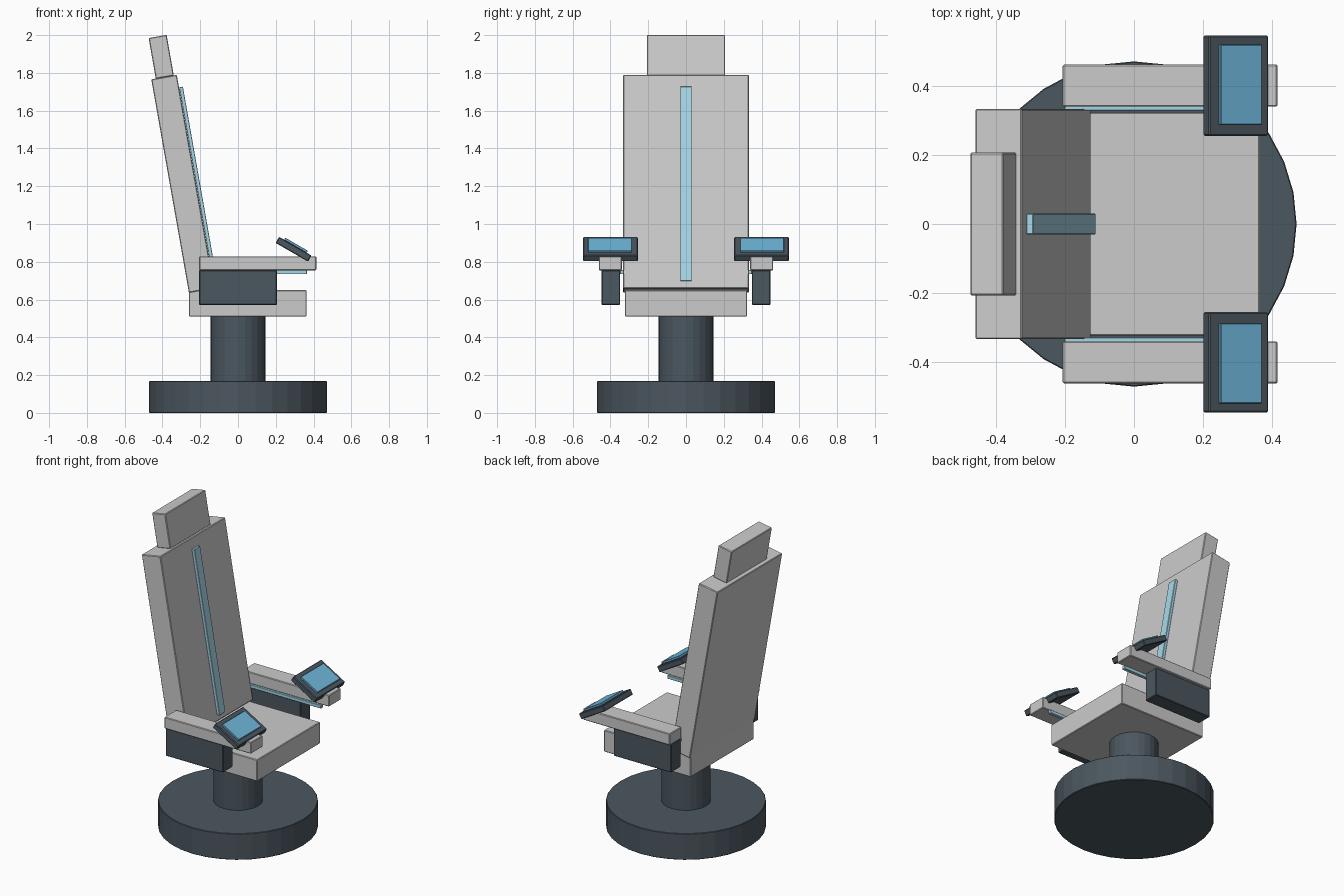
import bpy
from math import radians

if "Cube" in bpy.data.objects:
    bpy.data.objects.remove(bpy.data.objects["Cube"])


def material(name, rgb):
    m = bpy.data.materials.new(name)
    m.diffuse_color = (*rgb, 1)
    m.use_nodes = True
    m.node_tree.nodes["Principled BSDF"].inputs["Base Color"].default_value = m.diffuse_color
    return m


DARK = material("dark_metal", (0.07, 0.095, 0.115))
SCREEN = material("screen_blue", (0.16, 0.48, 0.72))
LIGHT = material("light_strip", (0.39, 0.68, 0.80))


def finish(name, mat, bevel):
    ob = bpy.context.object
    ob.name = name
    if mat:
        ob.data.materials.append(mat)
    b = ob.modifiers.new("bevel", 'BEVEL')
    b.width = bevel
    b.segments = 1
    b.limit_method = 'ANGLE'
    return ob


def box(name, centre, size, tilt=0, mat=None, bevel=0.004):
    bpy.ops.mesh.primitive_cube_add(size=1, location=centre)
    ob = bpy.context.object
    ob.scale = size
    bpy.ops.object.transform_apply(location=False, rotation=False, scale=True)
    ob.rotation_euler.y = radians(tilt)
    return finish(name, mat, bevel)


def cylinder(name, radius, z0, z1, sides):
    bpy.ops.mesh.primitive_cylinder_add(vertices=sides, radius=radius, depth=z1 - z0,
                                        location=(0, 0, (z0 + z1) / 2))
    return finish(name, DARK, 0.003)


# Pedestal
cylinder("base", 0.47, 0, 0.17, 32)
cylinder("column", 0.145, 0.165, 0.515, 24)

# Seat, reclined back and headrest
box("seat", (0.052, 0, 0.58), (0.623, 0.646, 0.14))
box("backrest", (-0.292, 0, 1.213), (0.137, 0.666, 1.147), -10)
box("headrest", (-0.4065, 0, 1.885), (0.097, 0.414, 0.219), -10)
box("back_light_strip", (-0.211, 0, 1.212), (0.02, 0.06, 1.043), -10, LIGHT, 0.002)

# Armrests with tilted control screens, one set per side
for side, s in (("left", -1), ("right", 1)):
    box(f"{side}_armrest", (0.1045, s * 0.40, 0.792), (0.621, 0.122, 0.074))
    box(f"{side}_arm_support", (0, s * 0.398, 0.664), (0.412, 0.098, 0.184), 0, DARK)
    box(f"{side}_arm_light", (0.082, s * 0.339, 0.745), (0.566, 0.022, 0.022), 0, LIGHT, 0.002)
    box(f"{side}_screen_frame", (0.294, s * 0.40, 0.8665), (0.198, 0.29, 0.037), 30, DARK)
    box(f"{side}_screen", (0.307, s * 0.403, 0.887), (0.138, 0.231, 0.013), 30, SCREEN, 0.002)
